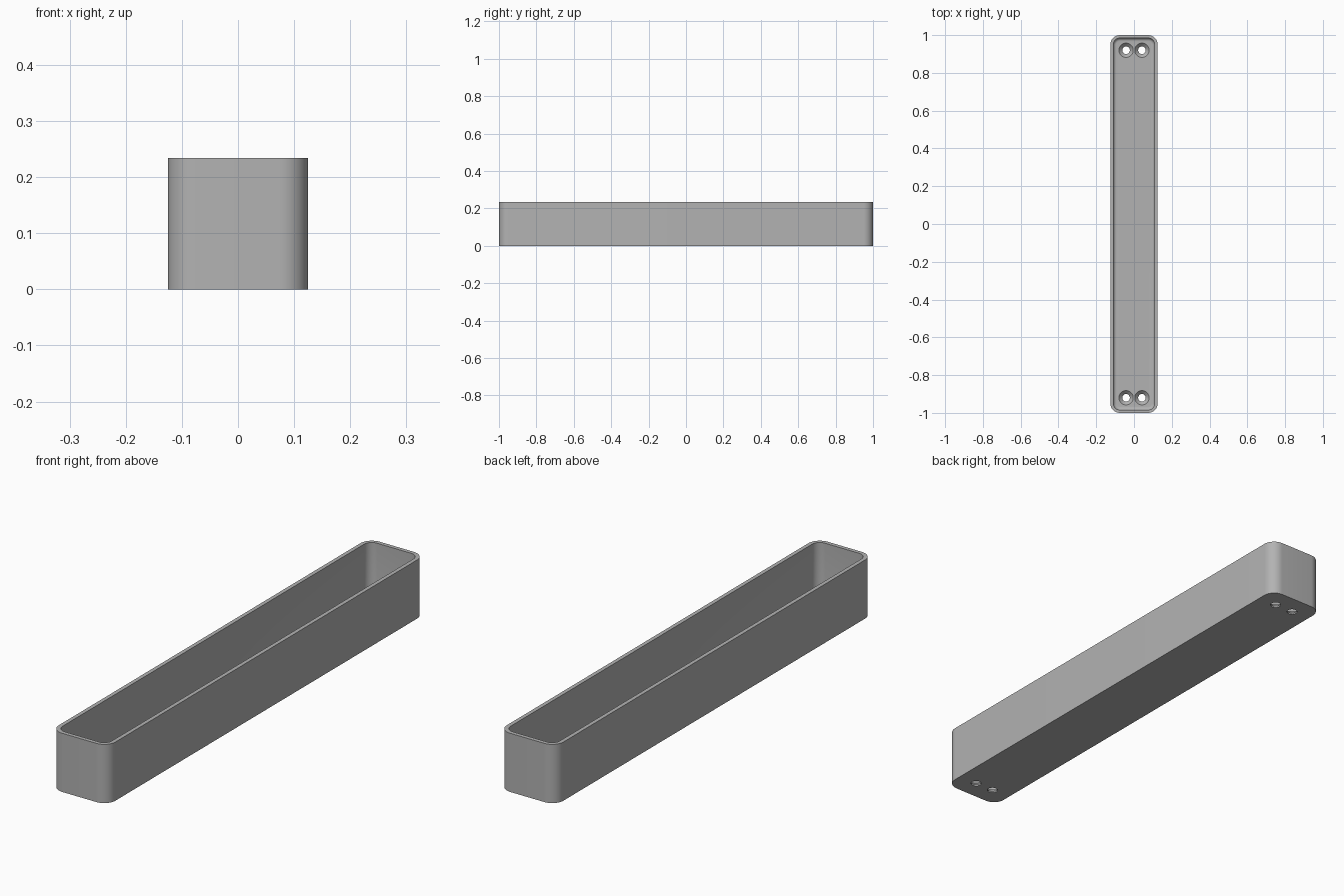
import bpy, bmesh, math

cube = bpy.data.objects.get("Cube")
if cube:
    bpy.data.objects.remove(cube, do_unlink=True)

HALF_W, HALF_L, HEIGHT = 0.125, 1.0, 0.234
RADIUS, WALL, FLOOR, FILLET = 0.05, 0.016, 0.024, 0.016
HOLE_X, HOLE_Y, HOLE_R, SINK_R = 0.042, 0.92, 0.02, 0.038
CORNER_STEPS = 12

grey = bpy.data.materials.new("Plain grey")
grey.use_nodes = True
colour = (0.45, 0.45, 0.45, 1)
grey.diffuse_color = colour
grey.node_tree.nodes["Principled BSDF"].inputs["Base Color"].default_value = colour


def rounded_loop(bm, inset, z):
    """Ring of vertices around a rounded rectangle, inset from the outside."""
    r = RADIUS - inset
    verts = []
    for i, (sx, sy) in enumerate([(1, 1), (-1, 1), (-1, -1), (1, -1)]):
        for k in range(CORNER_STEPS + 1):
            a = math.pi / 2 * (i + k / CORNER_STEPS)
            verts.append(bm.verts.new((sx * (HALF_W - RADIUS) + r * math.cos(a),
                                       sy * (HALF_L - RADIUS) + r * math.sin(a), z)))
    return verts


def bridge(bm, low, high):
    n = len(low)
    for i in range(n):
        j = (i + 1) % n
        bm.faces.new((low[i], low[j], high[j], high[i]))


def make_object(name, bm):
    bmesh.ops.recalc_face_normals(bm, faces=bm.faces)
    mesh = bpy.data.meshes.new(name)
    bm.to_mesh(mesh)
    bm.free()
    mesh.materials.append(grey)
    obj = bpy.data.objects.new(name, mesh)
    bpy.context.collection.objects.link(obj)
    return obj


# Tray: outer wall, flat rim, inner wall, rounded inner edge and floor
bm = bmesh.new()
profile = [(0, 0), (0, HEIGHT), (WALL, HEIGHT)]
for k in range(7):
    a = math.pi / 2 * k / 6
    profile.append((WALL + FILLET * (1 - math.cos(a)),
                    FLOOR + FILLET * (1 - math.sin(a))))
rings = [rounded_loop(bm, inset, z) for inset, z in profile]
for low, high in zip(rings, rings[1:]):
    bridge(bm, low, high)
bm.faces.new(rings[0])
bm.faces.new(rings[-1])
tray = make_object("tray", bm)

# Countersunk screw holes, two at each end
bm = bmesh.new()
sections = [(HOLE_R, -0.02), (HOLE_R, 0.006), (SINK_R, FLOOR), (SINK_R, FLOOR + 0.004)]
for sx in (-1, 1):
    for sy in (-1, 1):
        circles = []
        for r, z in sections:
            circles.append([bm.verts.new((sx * HOLE_X + r * math.cos(t * math.tau / 32),
                                          sy * HOLE_Y + r * math.sin(t * math.tau / 32), z))
                            for t in range(32)])
        for low, high in zip(circles, circles[1:]):
            bridge(bm, low, high)
        bm.faces.new(circles[0])
        bm.faces.new(circles[-1])
cutter = make_object("screw_hole_cutter", bm)
cutter.hide_render = True

cut = tray.modifiers.new("Screw holes", 'BOOLEAN')
cut.operation = 'DIFFERENCE'
cut.solver = 'EXACT'
cut.object = cutter

# Apply the cut, drop the cutter and smooth the curved surfaces
bpy.ops.object.select_all(action='DESELECT')
tray.select_set(True)
bpy.context.view_layer.objects.active = tray
bpy.ops.object.modifier_apply(modifier=cut.name)
bpy.data.objects.remove(cutter, do_unlink=True)
bpy.ops.object.shade_smooth_by_angle(angle=math.radians(30))
